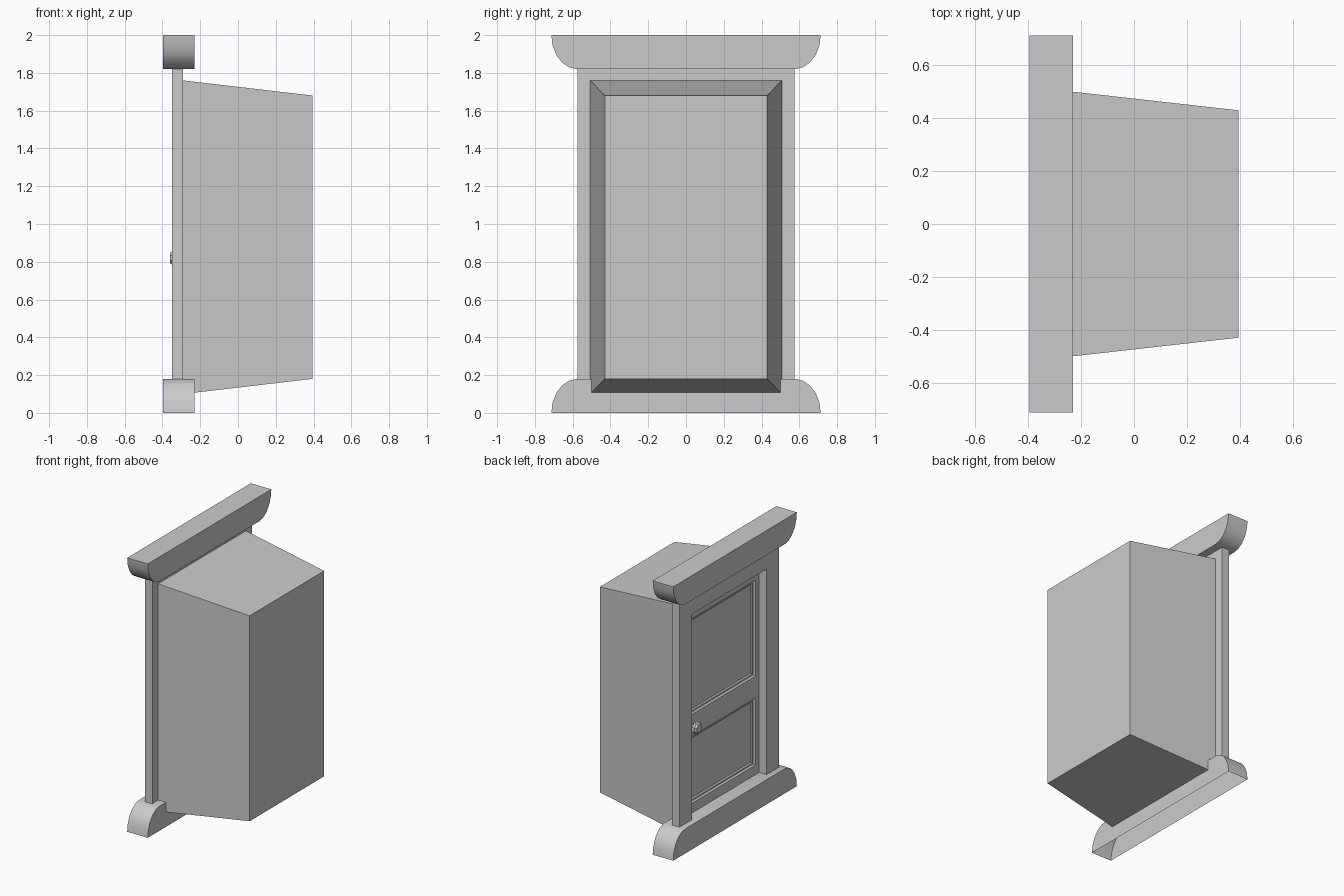
import bpy, bmesh, math
from mathutils import Vector

if "Cube" in bpy.data.objects:
    bpy.data.objects.remove(bpy.data.objects["Cube"])


def finish(name, bm, recalc=True):
    if recalc:
        bmesh.ops.recalc_face_normals(bm, faces=bm.faces[:])
    me = bpy.data.meshes.new(name)
    bm.to_mesh(me)
    bm.free()
    ob = bpy.data.objects.new(name, me)
    bpy.context.collection.objects.link(ob)
    return ob


def extrude_yz(name, pts, x0, x1, open_below=None):
    """Extrude a (y, z) outline along x; optionally drop the flat face at one height."""
    bm = bmesh.new()
    face = bm.faces.new([bm.verts.new((x0, y, z)) for y, z in pts])
    ext = bmesh.ops.extrude_face_region(bm, geom=[face], use_keep_orig=True)
    for v in ext["geom"]:
        if isinstance(v, bmesh.types.BMVert):
            v.co.x = x1
    bmesh.ops.recalc_face_normals(bm, faces=bm.faces[:])
    if open_below is not None:
        drop = [f for f in bm.faces if all(abs(v.co.z - open_below) < 1e-5 for v in f.verts)]
        bmesh.ops.delete(bm, geom=drop, context='FACES_ONLY')
    return finish(name, bm, False)


def smooth(ob):
    bpy.ops.object.select_all(action='DESELECT')
    ob.select_set(True)
    bpy.context.view_layer.objects.active = ob
    bpy.ops.object.shade_smooth_by_angle(angle=math.radians(32))


# Sill and cornice: the same round-ended beam, mirrored in height
N = 5
half = [(0.575 + 0.138 * math.cos(i * math.pi / 2 / N),
         0.18 * math.sin(i * math.pi / 2 / N)) for i in range(N + 1)]
beam = half + [(-y, z) for y, z in reversed(half)]
smooth(extrude_yz("sill", beam, -0.396, -0.23, open_below=0))
smooth(extrude_yz("cornice", [(y, 2 - z) for y, z in beam], -0.396, -0.23))

# Door frame around the opening
W, O, B, H, T = 0.575, 0.43, 0.178, 1.68, 1.825
extrude_yz("door_frame", [(-W, B), (-W, T), (W, T), (W, B), (O, B),
                          (O, H), (-O, H), (-O, B)], -0.35, -0.29)

# Tapered box behind the frame, open where it meets the door
bm = bmesh.new()
rings = []
for x, y, z0, z1 in ((-0.29, 0.507, 0.10, 1.76), (0.395, 0.43, 0.18, 1.68)):
    rings.append([bm.verts.new((x, a, b)) for a, b in
                  ((-y, z0), (y, z0), (y, z1), (-y, z1))])
for i in range(4):
    j = (i + 1) % 4
    bm.faces.new((rings[0][i], rings[0][j], rings[1][j], rings[1][i]))
bm.faces.new(rings[1])
finish("tapered_box", bm)

# Door leaf: grid of rails and stiles, with two stepped panels
bm = bmesh.new()
ys = (-O, -0.385, 0.385, O)
zs = (B, 0.25, 0.74, 0.90, 1.60, H)
grid = [[bm.verts.new((-0.29, y, z)) for y in ys] for z in zs]
panels = []
for r in range(5):
    for c in range(3):
        f = bm.faces.new((grid[r][c], grid[r + 1][c], grid[r + 1][c + 1], grid[r][c + 1]))
        if c == 1 and r in (1, 3):
            panels.append(f)
bm.normal_update()
for f in panels:
    if f.normal.x > 0:
        bmesh.ops.reverse_faces(bm, faces=bm.faces[:])
        break
for thick, depth in ((0.012, -0.012), (0.014, 0.0), (0.012, -0.008)):
    bmesh.ops.inset_individual(bm, faces=panels, thickness=thick, depth=depth)
finish("door_leaf", bm, False)

# Door knob: turned profile of (x, radius)
bm = bmesh.new()
S = 8
prev = None
for x, r in ((-0.288, 0.018), (-0.318, 0.018), (-0.328, 0.042), (-0.346, 0.042), (-0.36, 0.03)):
    ring = [bm.verts.new((x, 0.36 + r * math.cos((i + .5) * math.tau / S),
                          0.82 + r * math.sin((i + .5) * math.tau / S))) for i in range(S)]
    if prev:
        for i in range(S):
            j = (i + 1) % S
            bm.faces.new((prev[i], prev[j], ring[j], ring[i]))
    else:
        bm.faces.new(ring)
    prev = ring
bm.faces.new(prev)
finish("door_knob", bm)
